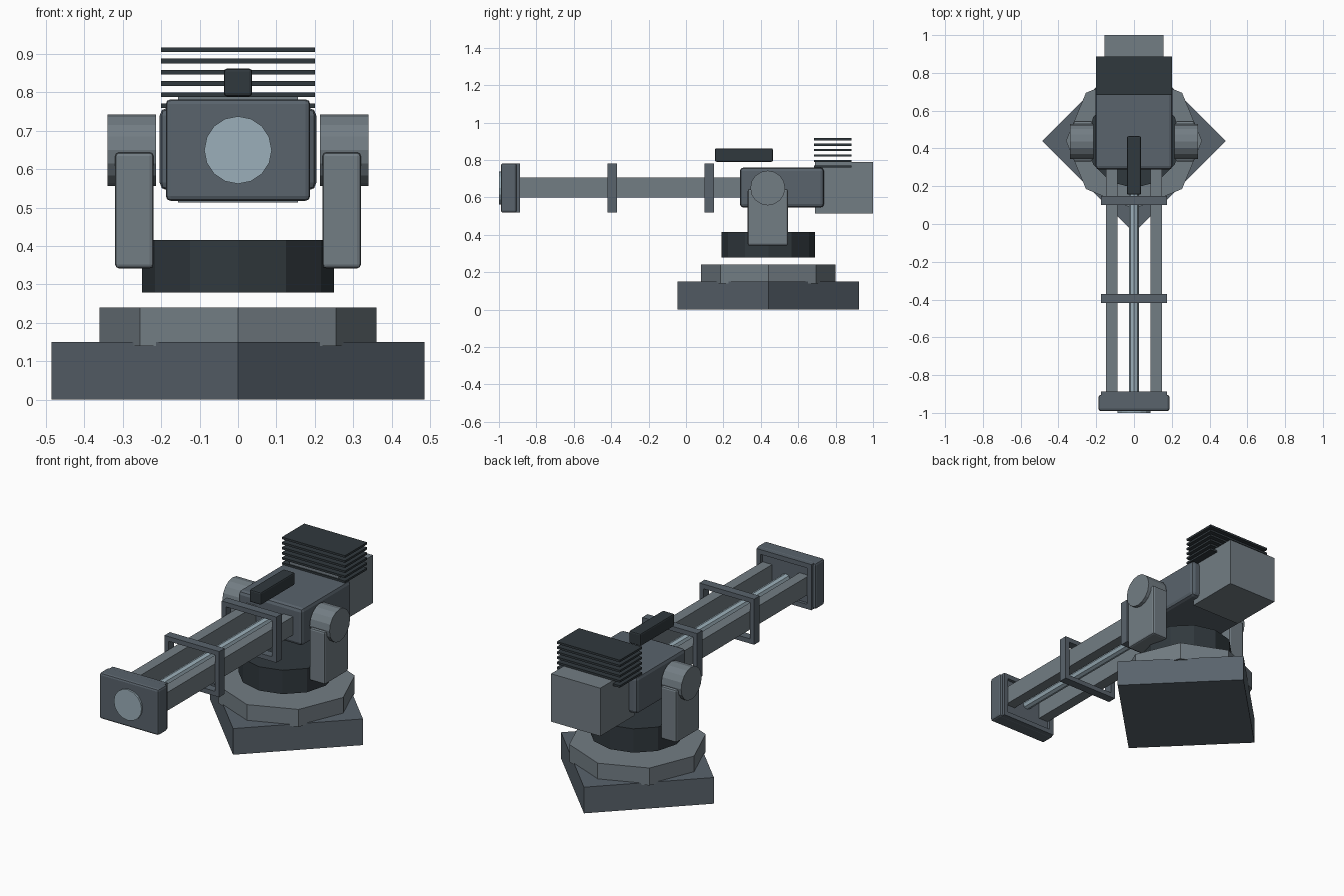
import bpy, math
from mathutils import Vector

if "Cube" in bpy.data.objects:
    bpy.data.objects.remove(bpy.data.objects["Cube"])

CY = 0.44      # y of the turret axis
BZ = 0.65      # height of the barrel axis


def material(name, rgb):
    m = bpy.data.materials.new(name)
    m.diffuse_color = (*rgb, 1)
    m.use_nodes = True
    m.node_tree.nodes["Principled BSDF"].inputs["Base Color"].default_value = m.diffuse_color
    return m


slate = material("slate", (0.10, 0.125, 0.15))
steel = material("steel", (0.17, 0.205, 0.23))
dark = material("dark", (0.03, 0.04, 0.047))
glow = material("pale_blue", (0.33, 0.43, 0.49))


def finish(name, mat, bevel=0):
    ob = bpy.context.object
    ob.name = name
    ob.data.materials.append(mat)
    if bevel:
        b = ob.modifiers.new("bevel", 'BEVEL')
        b.width, b.segments = bevel, 2
    return ob


def box(name, x, y, z, mat, bevel=0):
    """Box from (min, max) ranges on each axis."""
    lo, hi = Vector((x[0], y[0], z[0])), Vector((x[1], y[1], z[1]))
    bpy.ops.mesh.primitive_cube_add(size=1, location=(lo + hi) / 2)
    ob = bpy.context.object
    for v in ob.data.vertices:
        v.co = [a * b for a, b in zip(v.co, hi - lo)]
    return finish(name, mat, bevel)


def cylinder(name, sides, r, depth, loc, mat, rot=(0, 0, 0)):
    bpy.ops.mesh.primitive_cylinder_add(vertices=sides, radius=r, depth=depth,
                                        location=loc, rotation=rot)
    return finish(name, mat)


def frame(name, y0, y1, hx, hz, t, mat):
    """Rectangular open collar around the barrel axis."""
    outer = [(-hx, -hz), (hx, -hz), (hx, hz), (-hx, hz)]
    inner = [(math.copysign(abs(x) - t, x), math.copysign(abs(z) - t, z)) for x, z in outer]
    verts = [(x, y, BZ + z) for y in (y0, y1) for ring in (outer, inner) for x, z in ring]
    faces = []
    for i in range(4):
        j = (i + 1) % 4
        faces += [(i, j, 4 + j, 4 + i), (8 + j, 8 + i, 12 + i, 12 + j),
                  (j, i, 8 + i, 8 + j), (4 + i, 4 + j, 12 + j, 12 + i)]
    me = bpy.data.meshes.new(name)
    me.from_pydata(verts, [], faces)
    me.materials.append(mat)
    bpy.context.collection.objects.link(bpy.data.objects.new(name, me))


# Stacked base: diamond slab, octagonal plate, twelve-sided turntable
cylinder("base_slab", 4, 0.485, 0.15, (0, CY, 0.075), slate)
cylinder("base_plate", 8, 0.36, 0.10, (0, CY, 0.19), steel)
cylinder("turntable", 12, 0.25, 0.137, (0, CY, 0.347), dark)

# Yoke arms and trunnions on both sides
for s, side in ((-1, "left"), (1, "right")):
    xs = sorted((s * 0.22, s * 0.32))
    box(side + "_yoke_arm", xs, (0.33, 0.545), (0.342, 0.644), steel, 0.01)
    cylinder(side + "_trunnion", 16, 0.093, 0.126, (s * 0.277, CY - 0.003, BZ), steel,
             (0, math.pi / 2, 0))
    # Barrel rail
    xs = sorted((s * 0.087, s * 0.148))
    box(side + "_rail", xs, (-0.93, 0.31), (0.60, 0.705), steel)

# Receiver and rear block
box("receiver", (-0.204, 0.204), (0.288, 0.738), (0.545, 0.76), slate, 0.02)
box("rear_block", (-0.156, 0.156), (0.69, 1.0), (0.513, 0.788), steel)

# Cooling fins
for i in range(6):
    z = 0.765 + i * 0.0292
    box(f"cooling_fin_{i + 1}", (-0.2, 0.2), (0.684, 0.886), (z - 0.006, z + 0.006), dark)

# Sight
box("sight", (-0.037, 0.037), (0.155, 0.465), (0.79, 0.862), dark, 0.008)

# Central energy tube, barrel collars, muzzle and lens
cylinder("core_tube", 8, 0.026, 1.24, (0, -0.31, BZ), glow, (math.pi / 2, 0, 0))
for i in range(3):
    y = 0.124 - i * 0.518
    frame(f"barrel_collar_{i + 1}", y - 0.0245, y + 0.0245, 0.174, 0.131, 0.027, slate)
box("muzzle", (-0.188, 0.188), (-0.99, -0.905), (0.518, 0.782), slate, 0.012)
cylinder("muzzle_lens", 16, 0.088, 0.03, (0, -0.985, BZ), glow, (math.pi / 2, 0, 0))
